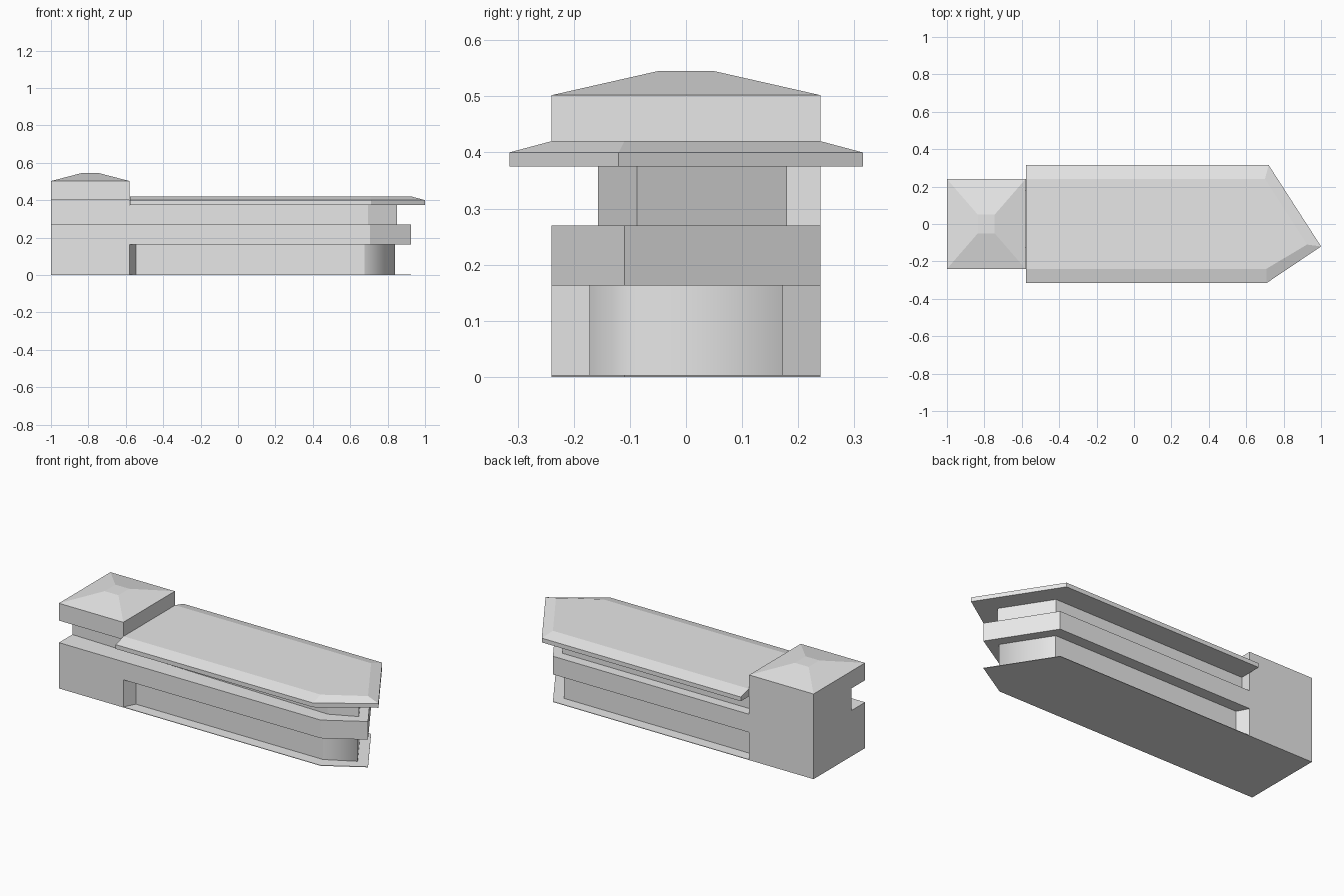
import bpy
import bmesh

cube = bpy.data.objects.get("Cube")
if cube:
    bpy.data.objects.remove(cube, do_unlink=True)

# One plain grey for the whole model
grey = bpy.data.materials.new("light_grey")
grey.use_nodes = True
colour = (0.8, 0.8, 0.8, 1)
grey.diffuse_color = colour
grey.node_tree.nodes["Principled BSDF"].inputs["Base Color"].default_value = colour


def loft(name, *levels, smooth_nose=False):
    """Stack outlines (height, points) into a closed solid."""
    bm = bmesh.new()
    rings = [[bm.verts.new((x, y, z)) for x, y in pts] for z, pts in levels]
    n = len(rings[0])
    bm.faces.new(rings[0][::-1])
    bm.faces.new(rings[-1])
    for low, high in zip(rings, rings[1:]):
        for i in range(n):
            j = (i + 1) % n
            face = bm.faces.new((low[i], low[j], high[j], high[i]))
            # The two faces meeting at the nose share soft shading
            face.smooth = smooth_nose and min(v.co.x for v in face.verts) > 0.6
    bmesh.ops.recalc_face_normals(bm, faces=bm.faces)
    mesh = bpy.data.meshes.new(name)
    bm.to_mesh(mesh)
    bm.free()
    mesh.materials.append(grey)
    obj = bpy.data.objects.new(name, mesh)
    bpy.context.collection.objects.link(obj)
    return obj


def rect(x0, x1, y0, y1):
    return [(x0, y0), (x1, y0), (x1, y1), (x0, y1)]


def hull(x0, front, back, nose):
    """Long outline with an off-centre pointed nose."""
    front_corner, tip, back_corner = nose
    return [(x0, front), (front_corner, front), tip, (back_corner, back), (x0, back)]


END, JOIN, HALF = -1.0, -0.58, 0.24
deck = hull(END, -HALF, HALF, (0.707, (0.925, -0.11), 0.70))

# Floor plate and the projecting middle band share one outline
loft("floor_plate", (0, deck), (0.003, deck))
loft("middle_band", (0.163, deck), (0.27, deck))

# Lower wall, splayed out to meet the tower base
lower = [(END, -HALF), (JOIN, -HALF), (-0.545, -0.172), (0.675, -0.172),
         (0.84, -0.085), (0.674, 0.173), (-0.545, 0.173), (JOIN, HALF), (END, HALF)]
loft("lower_wall", (0.003, lower), (0.163, lower), smooth_nose=True)

# Upper wall, running back to the tower neck
upper = [(END, -0.115), (0.695, -0.157), (0.85, -0.087), (0.678, 0.18),
         (JOIN, 0.18), (JOIN, HALF), (END, HALF)]
loft("upper_wall", (0.27, upper), (0.375, upper))

# Tower neck, cap and hipped roof
neck = [(END, -0.115), (JOIN, -0.125), (JOIN, HALF), (END, HALF)]
loft("tower_neck", (0.375, neck), (0.4, neck))
cap = rect(END, JOIN, -HALF, HALF)
loft("tower_cap", (0.4, cap), (0.502, cap),
     (0.545, rect(-0.835, -0.745, -0.05, 0.05)))

# Overhanging roof with sloped edges
eaves = hull(-0.578, -0.315, 0.315, (0.71, (1.0, -0.12), 0.72))
crown = hull(-0.578, -HALF, HALF, (0.707, (0.925, -0.11), 0.70))
loft("main_roof", (0.375, eaves), (0.4, eaves), (0.42, crown))
